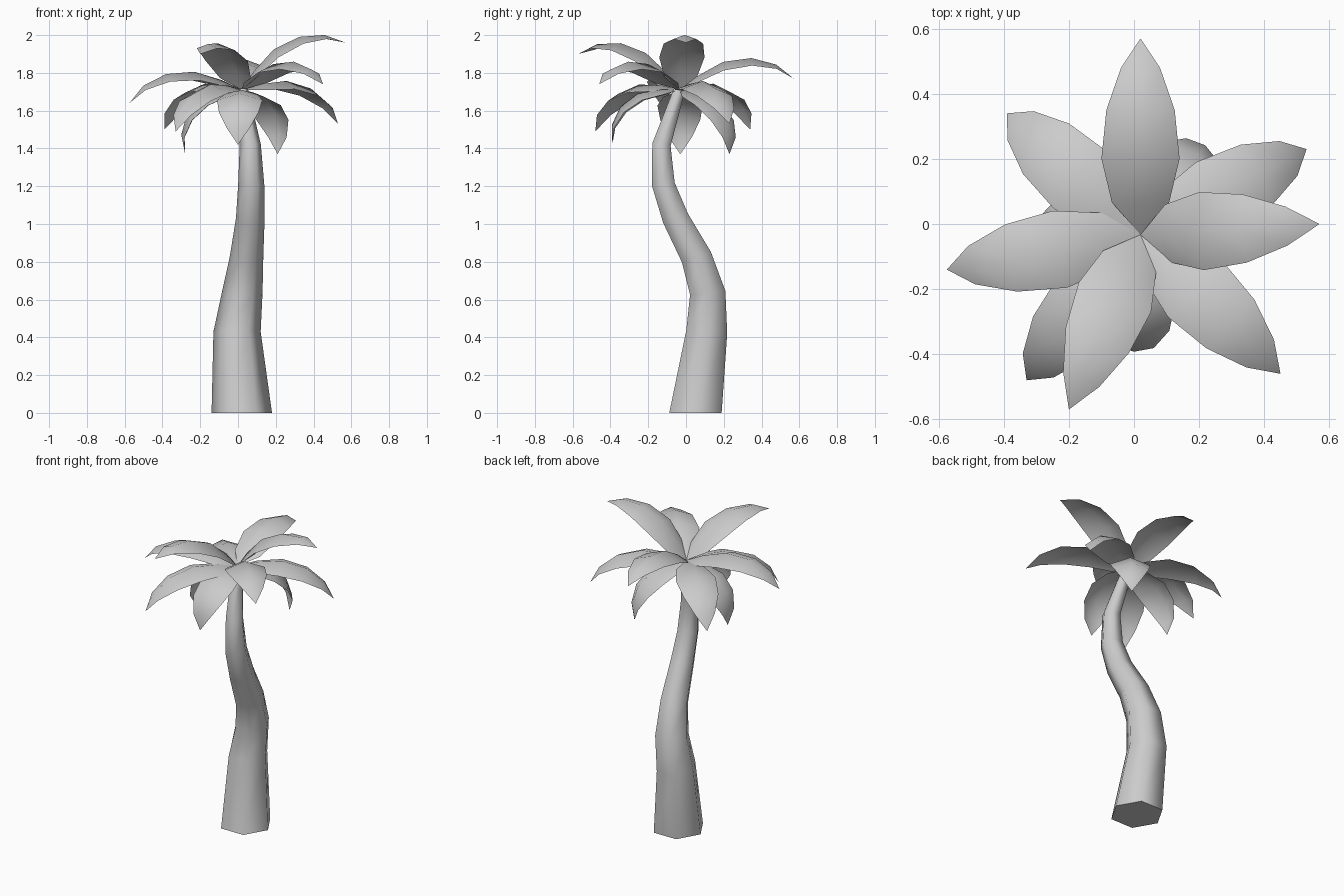
import bpy, bmesh, math
from mathutils import Vector

if "Cube" in bpy.data.objects:
    bpy.data.objects.remove(bpy.data.objects["Cube"])


def finish(name, bm, angle):
    me = bpy.data.meshes.new(name)
    bm.to_mesh(me)
    bm.free()
    ob = bpy.data.objects.new(name, me)
    bpy.context.collection.objects.link(ob)
    bpy.context.view_layer.objects.active = ob
    ob.select_set(True)
    bpy.ops.object.shade_smooth_by_angle(angle=math.radians(angle))
    ob.select_set(False)


# Trunk: six-sided tapering tube along a bent path (x, y, z, radius)
path = [(.02, .05, 0, .16), (-.005, .11, .43, .125), (.022, .115, .635, .108),
        (.045, .055, .825, .089), (.065, -.055, 1.03, .076),
        (.07, -.12, 1.21, .069), (.065, -.13, 1.42, .056), (.02, -.035, 1.71, .034)]
bm = bmesh.new()
rings = []
for i, (x, y, z, r) in enumerate(path):
    a = Vector(path[max(i - 1, 0)][:3])
    b = Vector(path[min(i + 1, len(path) - 1)][:3])
    t = b - a
    slope = 0 if i == 0 else -t.y / t.z * 0.8
    ring = []
    for k in range(6):
        an = k * math.pi / 3
        dy = r * math.sin(an)
        ring.append(bm.verts.new((x + r * math.cos(an), y + dy, z + dy * slope)))
    rings.append(ring)
for lo, hi in zip(rings, rings[1:]):
    for k in range(6):
        n = (k + 1) % 6
        bm.faces.new((lo[k], lo[n], hi[n], hi[k]))
bm.faces.new(rings[0][::-1])
bm.faces.new(rings[-1])
finish("trunk", bm, 65)

# Leaf template: position along chord, arch height, half width
section = [(.17, .065, .088), (.40, .125, .120), (.65, .130, .105), (.86, .083, .060)]
base = Vector((.02, -.033, 1.71))
tips = [(.02, .57, 1.77), (.57, 0, 1.96), (.53, .23, 1.53), (.45, -.46, 1.74),
        (-.20, -.57, 1.90), (-.575, -.14, 1.64), (-.39, .34, 1.50),
        (-.33, -.48, 1.49), (0, -.39, 1.42), (.21, .23, 1.37), (-.28, -.03, 1.37)]


# Leaf: arched sheet folded along its midrib
def leaf(name, tip):
    chord = Vector(tip) - base
    side = Vector((0, 0, 1)).cross(chord).normalized()
    up = chord.cross(side).normalized()
    bm = bmesh.new()
    start, end = bm.verts.new(base), bm.verts.new(tip)
    rows = []
    for t, h, w in section:
        mid = base + chord * t + up * h
        rows.append([bm.verts.new(mid + side * w * s - up * abs(s) * w * .38)
                     for s in (1, 0, -1)])
    for j in range(2):
        bm.faces.new((start, rows[0][j + 1], rows[0][j]))
        for a, b in zip(rows, rows[1:]):
            bm.faces.new((a[j], a[j + 1], b[j + 1], b[j]))
        bm.faces.new((rows[-1][j], rows[-1][j + 1], end))
    finish(name, bm, 80)


for i, tip in enumerate(tips):
    leaf(f"leaf_{i + 1}", tip)
